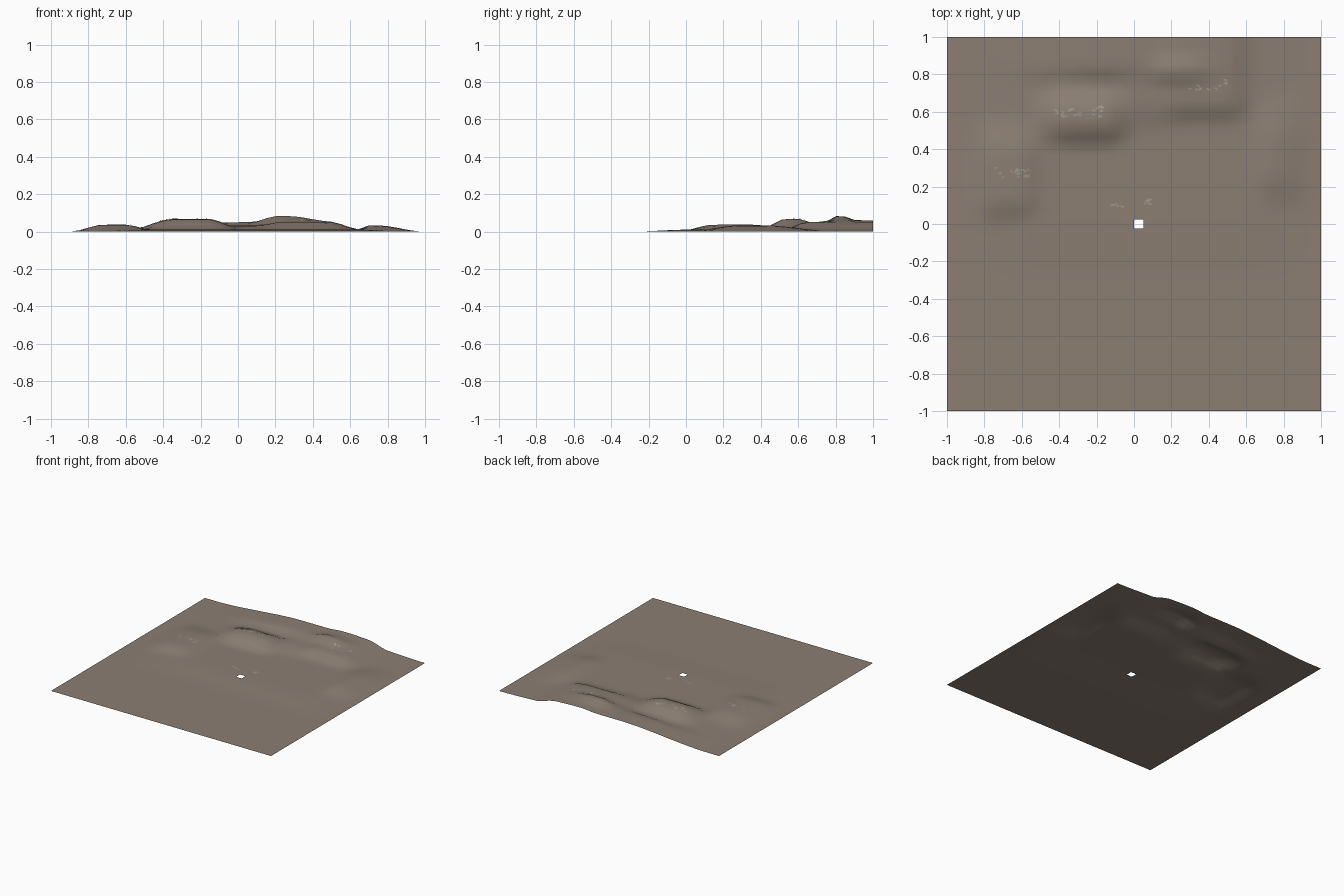
import bpy, bmesh, math, random

if "Cube" in bpy.data.objects:
    bpy.data.objects.remove(bpy.data.objects["Cube"])

random.seed(4)
NX, NY = 40, 41


def step(a, b, t):
    t = max(0.0, min(1.0, (t - a) / (b - a)))
    return t * t * (3 - 2 * t)


def band(t, a, b, c, d):
    # rises from a to b, falls from c to d
    return step(a, b, t) * (1 - step(c, d, t))


# mounds: x band, y band, height
MOUNDS = [
    ((-0.90, -0.72, -0.60, -0.43), (-0.04, 0.14, 0.36, 0.62), 0.037),  # left terrace
    ((-0.62, -0.34, -0.16, 0.05), (0.37, 0.54, 0.59, 0.80), 0.069),    # centre terrace
    ((0.04, 0.24, 0.48, 0.70), (0.50, 0.65, 1.10, 1.40), 0.052),       # right terrace
    ((-0.02, 0.20, 0.26, 0.66), (0.69, 0.81, 0.83, 0.96), 0.079),      # back ridge
    ((-0.90, -0.10, 0.30, 0.75), (0.70, 0.84, 1.10, 1.40), 0.050),     # back rise
    ((-0.25, 0.02, 0.14, 0.35), (0.42, 0.66, 0.74, 1.0), 0.034),       # saddle
    ((0.60, 0.71, 0.74, 1.00), (0.02, 0.28, 0.42, 0.80), 0.034),       # right mound
    ((-0.90, -0.50, 0.60, 0.98), (-0.30, 0.02, 1.10, 1.40), 0.011),    # low apron
]


def height(x, y):
    s = sum((h * band(x, *bx) * band(y, *by)) ** 4 for bx, by, h in MOUNDS)
    return s ** 0.25


def material(name, rgb):
    m = bpy.data.materials.new(name)
    m.diffuse_color = (*rgb, 1)
    m.use_nodes = True
    m.node_tree.nodes["Principled BSDF"].inputs["Base Color"].default_value = m.diffuse_color
    return m


def finish(bm, name, mat, smooth):
    me = bpy.data.meshes.new(name)
    bm.to_mesh(me)
    bm.free()
    me.materials.append(mat)
    for p in me.polygons:
        p.use_smooth = smooth
    ob = bpy.data.objects.new(name, me)
    bpy.context.collection.objects.link(ob)


# ground sheet with one open cell in the middle
bm = bmesh.new()
grid = [[None] * (NY + 1) for _ in range(NX + 1)]
for i in range(NX + 1):
    for j in range(NY + 1):
        x, y = -1 + 2 * i / NX, -1 + 2 * j / NY
        grid[i][j] = bm.verts.new((x, y, height(x, y)))
for i in range(NX):
    for j in range(NY):
        if (i, j) != (NX // 2, NY // 2):
            bm.faces.new((grid[i][j], grid[i + 1][j], grid[i + 1][j + 1], grid[i][j + 1]))
finish(bm, "ground", material("earth", (0.26, 0.21, 0.17)), True)

# small scattered flakes lying on the terraces: centre, half size, count
PATCHES = [
    (-0.29, 0.60, 0.14, 0.03, 20), (0.40, 0.745, 0.11, 0.03, 18),
    (-0.65, 0.28, 0.09, 0.03, 14), (-0.09, 0.10, 0.035, 0.012, 5),
    (0.085, 0.12, 0.04, 0.014, 6),
]
bm = bmesh.new()
for cx, cy, rx, ry, count in PATCHES:
    for _ in range(count):
        x, y = cx + random.uniform(-rx, rx), cy + random.uniform(-ry, ry)
        a, size = random.uniform(-0.6, 0.6), random.uniform(0.008, 0.012)
        ring = []
        for u, v in ((-1, -0.4), (0.8, -0.5), (1, 0.3), (-0.7, 0.5)):
            px = x + size * (u * math.cos(a) - v * math.sin(a))
            py = y + size * (u * math.sin(a) + v * math.cos(a))
            ring.append(bm.verts.new((px, py, height(px, py) + 0.002)))
        bm.faces.new(ring)
finish(bm, "surface_flakes", material("pale_earth", (0.36, 0.31, 0.25)), False)
